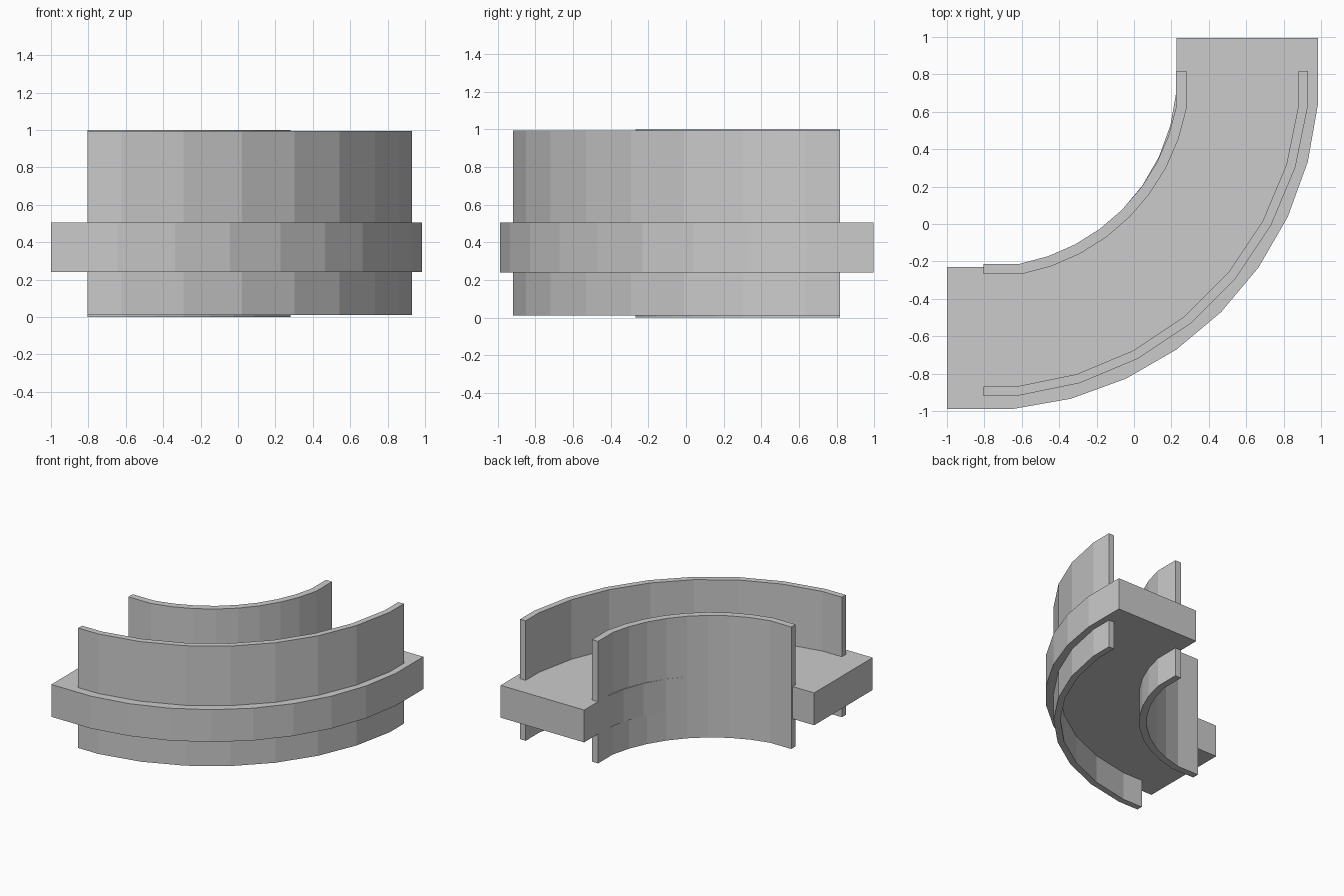
import bpy, bmesh
from math import sin, cos, radians

if "Cube" in bpy.data.objects:
    bpy.data.objects.remove(bpy.data.objects["Cube"])


def bend(cx, cy, r, a0, segs, tail):
    """Quarter bend seen from above: straight tail, faceted arc, straight tail."""
    pts = []
    for i in range(segs + 1):
        a = radians(a0 + (90 - 2 * a0) * i / segs)
        pts.append((cx + r * sin(a), cy - r * cos(a)))
    start = (cx - tail, pts[0][1])
    end = (pts[-1][0], cy + tail)
    return [start] + pts + [end]


def curved_strip(name, outer, inner, z0, z1):
    """Solid strip between two matching plan curves."""
    bm = bmesh.new()
    rings = []
    for (ox, oy), (ix, iy) in zip(outer, inner):
        rings.append([bm.verts.new(p) for p in
                      ((ox, oy, z0), (ox, oy, z1), (ix, iy, z1), (ix, iy, z0))])
    for a, b in zip(rings, rings[1:]):
        for k in range(4):
            n = (k + 1) % 4
            bm.faces.new((a[k], b[k], b[n], a[n]))
    bm.faces.new(rings[0])
    bm.faces.new(rings[-1][::-1])
    bmesh.ops.recalc_face_normals(bm, faces=bm.faces[:])
    mesh = bpy.data.meshes.new(name)
    bm.to_mesh(mesh)
    bm.free()
    obj = bpy.data.objects.new(name, mesh)
    bpy.context.collection.objects.link(obj)
    return obj


# Thick curved deck with straight ends
curved_strip("curved_deck",
             bend(-0.8, 0.795, 1.79, 5, 8, 0.2),
             bend(-0.8, 0.795, 1.03, 5, 8, 0.2), 0.24, 0.505)

# Tall thin side walls passing through the deck
curved_strip("outer_wall",
             bend(-0.805, 0.817, 1.745, 6, 7, 0),
             bend(-0.805, 0.817, 1.695, 6, 7, 0), 0.01, 0.993)
curved_strip("inner_wall",
             bend(-0.805, 0.817, 1.104, 10.6, 8, 0),
             bend(-0.805, 0.817, 1.048, 10.6, 8, 0), 0.0, 1.0)
